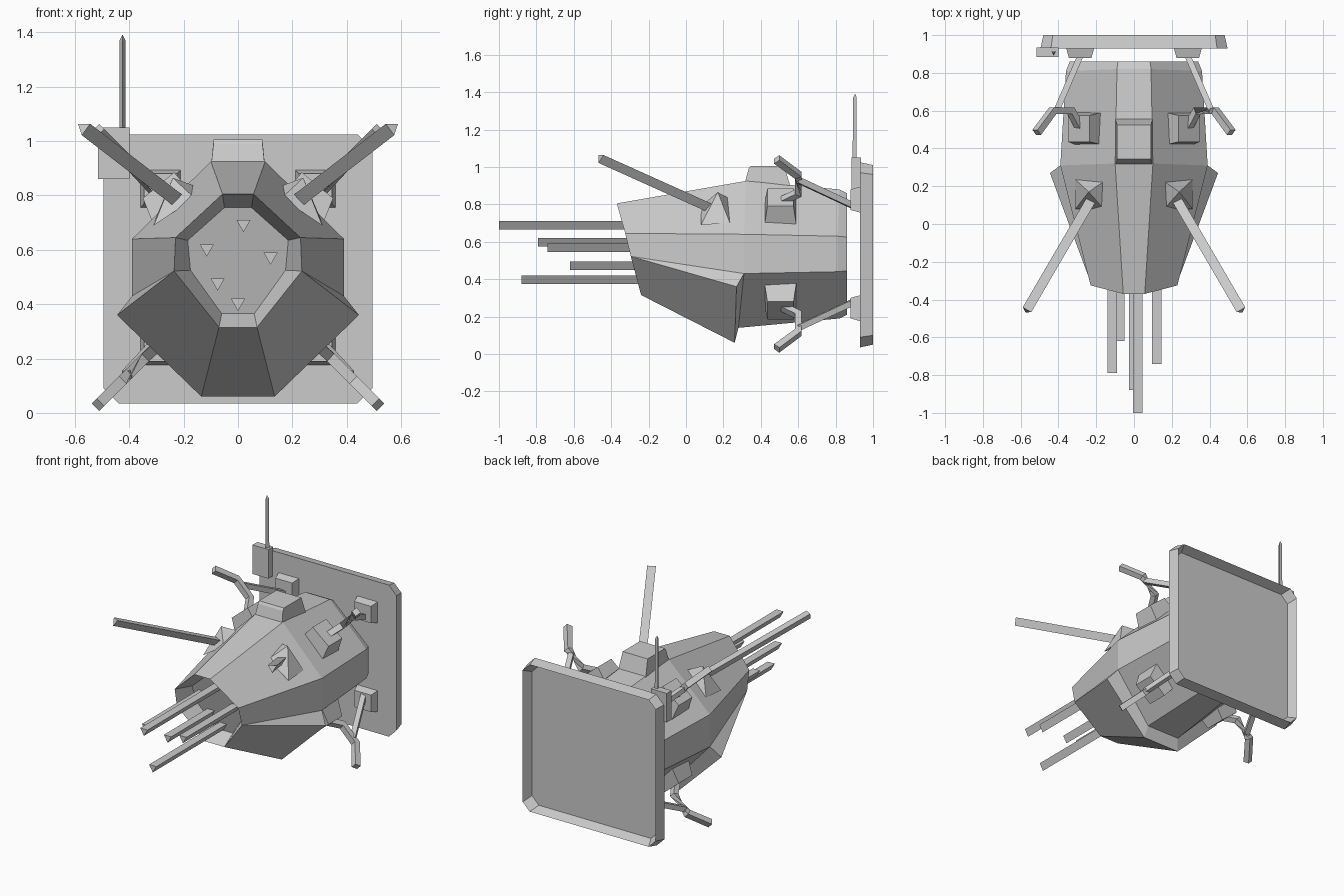
import bpy, bmesh
from mathutils import Vector

if "Cube" in bpy.data.objects:
    bpy.data.objects.remove(bpy.data.objects["Cube"])

grey = bpy.data.materials.new("hull grey")
grey.diffuse_color = (0.6, 0.6, 0.6, 1)
grey.use_nodes = True
grey.node_tree.nodes["Principled BSDF"].inputs["Base Color"].default_value = grey.diffuse_color
MID_Z = 0.535  # height about which the grab arms mirror


def make(name, verts, faces):
    bm = bmesh.new()
    vs = [bm.verts.new(v) for v in verts]
    for f in faces:
        bm.faces.new([vs[i] for i in f])
    bmesh.ops.remove_doubles(bm, verts=bm.verts, dist=1e-4)
    bmesh.ops.recalc_face_normals(bm, faces=bm.faces)
    me = bpy.data.meshes.new(name)
    bm.to_mesh(me)
    bm.free()
    me.materials.append(grey)
    ob = bpy.data.objects.new(name, me)
    bpy.context.collection.objects.link(ob)
    return ob


def loft(name, rings):
    """Skin a list of equal rings and cap both ends."""
    n, verts, faces = len(rings[0]), [p for r in rings for p in r], []
    for k in range(len(rings) - 1):
        for i in range(n):
            j = (i + 1) % n
            faces.append((k*n + i, k*n + j, k*n + n + j, k*n + n + i))
    faces += [tuple(range(n)), tuple(range(len(verts) - n, len(verts)))]
    return make(name, verts, faces)


def sweep(name, path, section, up=(0, 0, 1)):
    """Run a small section (side, up) along a path of points."""
    path, rings = [Vector(p) for p in path], []
    for i, p in enumerate(path):
        d = (path[min(i + 1, len(path) - 1)] - path[max(i - 1, 0)]).normalized()
        s = d.cross(Vector(up)).normalized()
        u = s.cross(d)
        rings.append([p + s*a + u*b for a, b in section])
    return loft(name, rings)


def block(name, x, y, z, inset=0.0, axis=1):
    """Box whose low end along the axis is shrunk by the inset."""
    rings = []
    for k, e in ((0, inset), (1, 0)):
        if axis == 1:
            rings.append([(a, y[k], b) for a, b in ((x[0]+e, z[0]+e), (x[1]-e, z[0]+e), (x[1]-e, z[1]-e), (x[0]+e, z[1]-e))])
        else:
            rings.append([(a, b, z[1-k]) for a, b in ((x[0]+e, y[0]+e), (x[1]-e, y[0]+e), (x[1]-e, y[1]-e), (x[0]+e, y[1]-e))])
    return loft(name, rings)


def mirrored(half):
    """Close a ring from its right half, listed top to bottom."""
    return half + [(-x, y, z) for x, y, z in reversed(half)]


def flip(points, sx, sz):
    return [(sx*x, y, z if sz > 0 else 2*MID_Z - z) for x, y, z in points]


tri = [(-0.026, 0.02), (0.026, 0.02), (0, -0.025)]


def square(r):
    return [(-r, -r), (r, -r), (r, r), (-r, r)]


# Faceted hull with a recessed nose and a flared lower skirt
recess = [(0.05, -0.24, 0.755), (0.185, -0.21, 0.635), (0.175, -0.18, 0.525), (0.175, -0.18, 0.525), (0.06, -0.14, 0.365)]
nose = [(0.057, -0.37, 0.805), (0.23, -0.325, 0.645), (0.235, -0.295, 0.522), (0.235, -0.295, 0.522), (0.07, -0.24, 0.315)]
skirt = [(0.10, 0.32, 0.925), (0.39, 0.31, 0.64), (0.39, 0.31, 0.43), (0.445, 0.27, 0.36), (0.135, 0.26, 0.06)]
middle = [(0.10, 0.32, 0.925), (0.39, 0.31, 0.64), (0.39, 0.31, 0.43), (0.39, 0.31, 0.43), (0.12, 0.28, 0.14)]
rear = [(0.09, 0.82, 0.88), (0.36, 0.81, 0.63), (0.36, 0.81, 0.44), (0.36, 0.81, 0.44), (0.09, 0.82, 0.19)]
tail = [(0.085, 0.86, 0.86), (0.34, 0.86, 0.625), (0.34, 0.86, 0.445), (0.34, 0.86, 0.445), (0.085, 0.86, 0.21)]
loft("hull", [mirrored(r) for r in (recess, nose, skirt, middle, rear, tail)])

# Raised cupola on the roof
loft("cupola", [mirrored(h) for h in (
    [(0.09, 0.335, 0.99), (0.10, 0.31, 0.90)],
    [(0.09, 0.345, 1.005), (0.10, 0.32, 0.90)],
    [(0.09, 0.525, 1.005), (0.10, 0.56, 0.89)])])

# Five triangular nose prongs
for x, z, y in ((0.02, 0.69, -1.0), (-0.115, 0.60, -0.79), (0.12, 0.57, -0.74),
                (-0.075, 0.475, -0.62), (0, 0.40, -0.88)):
    sweep("nose_prong", [(x, -0.15, z), (x, y, z)], tri)

for sx in (-1, 1):
    # Forward horn on a pyramid mount
    make("horn_mount", flip([(0.145, 0.235, 0.83), (0.31, 0.235, 0.70), (0.31, 0.08, 0.69),
                             (0.16, 0.08, 0.79), (0.24, 0.17, 0.865)], sx, 1),
         [(0, 1, 2, 3), (0, 1, 4), (1, 2, 4), (2, 3, 4), (3, 0, 4)])
    sweep("horn", flip([(0.22, 0.14, 0.775), (0.57, -0.46, 1.045)], sx, 1), tri)

    for sz in (1, -1):
        # Grab arm socket, arm, strut and plate bracket
        inner = [(0.17, 0.42, 0.81), (0.31, 0.42, 0.69), (0.31, 0.59, 0.69), (0.17, 0.59, 0.81)]
        outer = [(0.235, 0.435, 0.885), (0.35, 0.435, 0.79), (0.35, 0.575, 0.79), (0.235, 0.575, 0.885)]
        loft("arm_socket", [flip(inner, sx, sz), flip(outer, sx, sz)])
        sweep("grab_arm", flip([(0.28, 0.50, 0.81), (0.335, 0.60, 0.86), (0.43, 0.60, 0.955),
                                (0.515, 0.485, 1.04)], sx, sz), square(0.019), (1, 0, -sx*sz) if sx*sz < 0 else (1, 0, 1))
        sweep("strut", flip([(0.28, 0.90, 0.79), (0.41, 0.60, 0.93)], sx, sz), square(0.016))
        b = flip([(0.21, 0, 0.755), (0.36, 0, 0.895)], sx, sz)
        block("bracket", sorted(p[0] for p in b), (0.88, 0.935), sorted(p[2] for p in b), 0.015)


def plate_ring(y, r, c):
    """Square with clipped corners, in the plane of the plate."""
    pts = [(r, r-c), (r-c, r), (c-r, r), (-r, r-c), (-r, c-r), (c-r, -r), (r-c, -r), (r, c-r)]
    return [(a, y, 0.53 + b) for a, b in pts]


# Rear shield plate, hollowed like a tray
loft("rear_plate", [plate_ring(0.93, 0.495, 0.055), plate_ring(1.0, 0.48, 0.05), plate_ring(0.94, 0.455, 0.05)])

# Antenna on its box
block("antenna_box", (-0.515, -0.40), (0.885, 0.935), (0.86, 1.05))
loft("antenna", [[(-0.425 + a*s, 0.905 + b*s, z) for a, b in ((-0.012, 0.008), (0.012, 0.008), (0, -0.014))]
                 for z, s in ((1.0, 1), (1.37, 0.9), (1.39, 0.1))])
